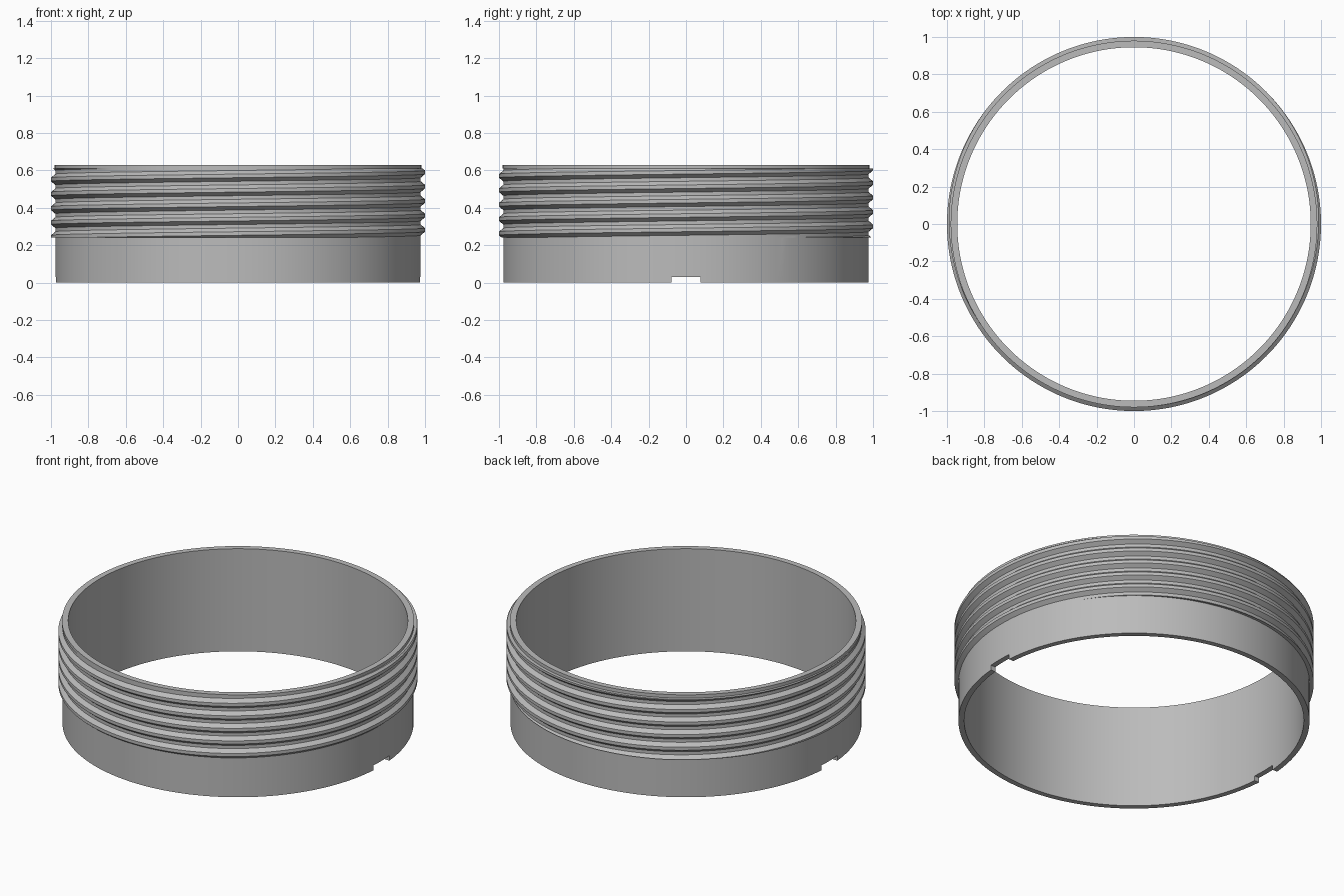
import bpy, bmesh
from math import sin, cos, pi

cube = bpy.data.objects.get("Cube")
if cube:
    bpy.data.objects.remove(cube, do_unlink=True)

# Main dimensions
INNER, BODY, ROOT, CREST = 0.945, 0.977, 0.977, 1.0
HEIGHT, THREAD_LOW, THREAD_HIGH = 0.63, 0.24, 0.61
PITCH, CREST_Z = 0.077, 0.59      # crest height at angle zero
SEGMENTS, STEPS, TURNS = 192, 8, 7


def thread_radius(z, turn):
    """Radius of the flat-topped helical ridge at a height and a fraction of a turn."""
    phase = (z - CREST_Z) / PITCH - turn
    wave = 0.5 + 0.75 * cos(2 * pi * phase)
    return ROOT + (CREST - ROOT) * min(1, max(0, wave))


def section(turn):
    """Closed wall section as (radius, height) pairs; thread rows follow the helix."""
    points = [(INNER, HEIGHT), (INNER, 0), (BODY, 0), (BODY, THREAD_LOW)]
    start = CREST_Z - TURNS * PITCH
    for k in range((TURNS + 1) * STEPS + 1):
        z = start + PITCH * (k / STEPS + turn)
        z = min(THREAD_HIGH, max(THREAD_LOW, z))
        points.append((thread_radius(z, turn), z))
    return points + [(0.98, THREAD_HIGH), (0.98, HEIGHT)]


# Threaded ring, swept around the axis
bm = bmesh.new()
columns = []
for i in range(SEGMENTS + 1):
    turn = i / SEGMENTS
    a = 2 * pi * turn
    columns.append([bm.verts.new((r * cos(a), r * sin(a), z)) for r, z in section(turn)])
for left, right in zip(columns, columns[1:]):
    for k in range(len(left)):
        n = (k + 1) % len(left)
        bm.faces.new((left[k], right[k], right[n], left[n]))
bmesh.ops.remove_doubles(bm, verts=bm.verts, dist=0.0002)
bmesh.ops.recalc_face_normals(bm, faces=bm.faces)
mesh = bpy.data.meshes.new("threaded_ring")
bm.to_mesh(mesh)
bm.free()
ring = bpy.data.objects.new("threaded_ring", mesh)
bpy.context.collection.objects.link(ring)

grey = bpy.data.materials.new("plain_grey")
grey.use_nodes = True
colour = (0.5, 0.5, 0.5, 1)
grey.diffuse_color = colour
grey.node_tree.nodes["Principled BSDF"].inputs["Base Color"].default_value = colour
mesh.materials.append(grey)

# Two opposite notches in the bottom edge
bpy.ops.mesh.primitive_cube_add(size=1)
cutter = bpy.context.object
cutter.name = "notch_cutter"
cutter.scale = (3, 0.156, 0.06)
cutter.hide_render = True
cut = ring.modifiers.new("notches", 'BOOLEAN')
cut.operation, cut.solver, cut.object = 'DIFFERENCE', 'EXACT', cutter

bpy.ops.object.select_all(action='DESELECT')
ring.select_set(True)
bpy.context.view_layer.objects.active = ring
bpy.ops.object.modifier_apply(modifier=cut.name)
bpy.data.objects.remove(cutter, do_unlink=True)
bpy.ops.object.shade_smooth_by_angle(angle=0.5)
